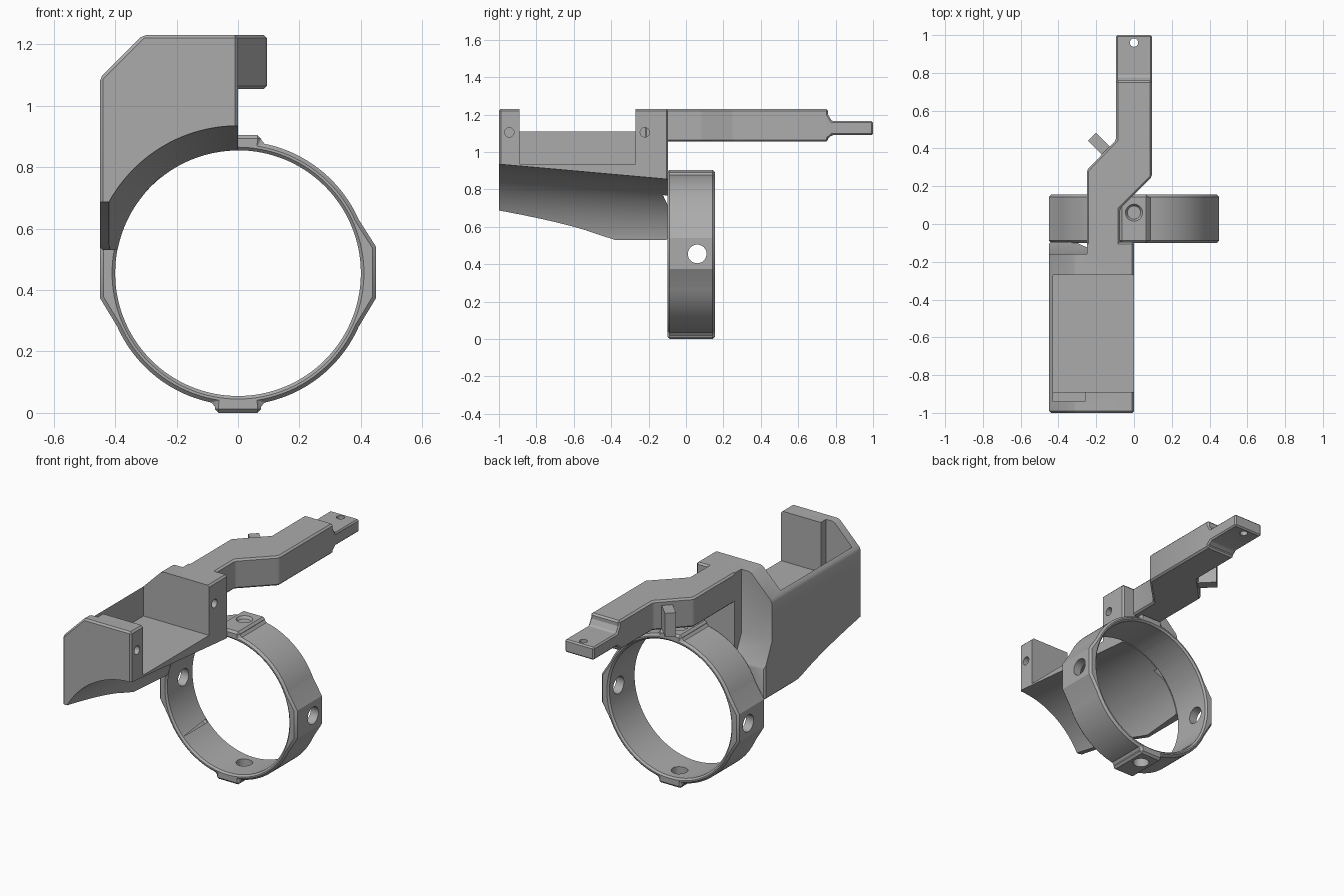
import bpy, bmesh
from math import sin, cos, radians, sqrt
from mathutils import Vector, Matrix

cube = bpy.data.objects.get("Cube")
if cube:
    bpy.data.objects.remove(cube)

grey = bpy.data.materials.new("plain_grey")
grey.use_nodes = True
grey.diffuse_color = (0.41, 0.41, 0.41, 1)
grey.node_tree.nodes["Principled BSDF"].inputs["Base Color"].default_value = (0.41, 0.41, 0.41, 1)

CZ = 0.455            # height of the ring axis
FRONT, JOIN = -1.0, -0.095


def add(name, bm):
    bmesh.ops.recalc_face_normals(bm, faces=bm.faces)
    mesh = bpy.data.meshes.new(name)
    bm.to_mesh(mesh)
    bm.free()
    mesh.materials.append(grey)
    obj = bpy.data.objects.new(name, mesh)
    bpy.context.scene.collection.objects.link(obj)
    return obj


def prism(name, axis, outline, low, high):
    """Extrude a flat outline along an axis."""
    place = {"x": lambda u, v, w: (w, u, v),
             "y": lambda u, v, w: (u, w, v),
             "z": lambda u, v, w: (u, v, w)}[axis]
    bm = bmesh.new()
    face = bm.faces.new([bm.verts.new(place(u, v, low)) for u, v in outline])
    new = bmesh.ops.extrude_face_region(bm, geom=[face])["geom"]
    step = Vector(place(0, 0, high - low))
    bmesh.ops.translate(bm, vec=step, verts=[g for g in new if isinstance(g, bmesh.types.BMVert)])
    return add(name, bm)


def box(name, x, y, z):
    return prism(name, "z", [(x[0], y[0]), (x[1], y[0]), (x[1], y[1]), (x[0], y[1])], *z)


def rod(name, start, end, r1, r2=None, sides=32):
    """Cylinder or cone between two points."""
    start, end = Vector(start), Vector(end)
    d = end - start
    bm = bmesh.new()
    turn = Matrix.Translation((start + end) / 2) @ d.to_track_quat("Z", "Y").to_matrix().to_4x4()
    bmesh.ops.create_cone(bm, cap_ends=True, segments=sides, radius1=r1,
                          radius2=r1 if r2 is None else r2, depth=d.length, matrix=turn)
    return add(name, bm)


def bake(obj):
    bpy.context.view_layer.update()
    graph = bpy.context.evaluated_depsgraph_get()
    mesh = bpy.data.meshes.new_from_object(obj.evaluated_get(graph))
    obj.modifiers.clear()
    obj.data = mesh


def bevel(obj, width=0.01):
    mod = obj.modifiers.new("bevel", "BEVEL")
    mod.width, mod.segments = width, 1
    mod.limit_method, mod.angle_limit = "ANGLE", radians(35)
    bake(obj)


def combine(obj, others, operation="DIFFERENCE"):
    for other in others:
        mod = obj.modifiers.new("bool", "BOOLEAN")
        mod.operation, mod.solver, mod.object = operation, "EXACT", other
        other.hide_render = True
        bake(obj)
        bpy.data.objects.remove(other)


def arc(a, b, r=0.43, n=24):
    angles = [radians(a + (b - a) * i / n) for i in range(n + 1)]
    return [(r * cos(t), CZ + r * sin(t)) for t in angles]


# Clamp ring with four flat pads
pads = [[(0.45, CZ - 0.08), (0.45, CZ + 0.085)], [(0.075, 0.905), (-0.075, 0.905)],
        [(-0.45, CZ + 0.085), (-0.45, CZ - 0.08)], [(-0.075, 0.0), (0.075, 0.0)]]
spans = [(24, 80), (100, 156), (204, 260), (280, 336)]
outline = [p for pad, span in zip(pads, spans) for p in pad + arc(*span)]
ring = prism("clamp_ring", "y", outline, -0.1, 0.155)
bevel(ring, 0.012)
HY = 0.06
combine(ring, [
    rod("bore", (0, -0.3, CZ), (0, 0.4, CZ), 0.4, sides=128),
    rod("bore_lip_front", (0, -0.11, CZ), (0, -0.085, CZ), 0.42, 0.395, 128),
    rod("bore_lip_back", (0, 0.14, CZ), (0, 0.165, CZ), 0.395, 0.42, 128),
    rod("side_screws", (-0.6, HY, CZ), (0.6, HY, CZ), 0.05),
    rod("bottom_screw", (0, HY, -0.1), (0, HY, 0.2), 0.045),
    rod("top_screw", (0, HY, 0.868), (0, HY, 1), 0.035),
    rod("top_screw_lip", (0, HY, 0.89), (0, HY, 0.92), 0.035, 0.055),
])


# Tray body with a conical underside
def cone_radius(y):
    return 0.48 - 0.089 * (y + 1)


def lower_edge(y):
    return max(0.53, CZ + sqrt(max(0, cone_radius(y) ** 2 - 0.42 ** 2)))


body = prism("tray_body", "y", [(0, 0.53), (0, 1.23), (-0.31, 1.23), (-0.45, 1.09), (-0.45, 0.53)],
             FRONT, JOIN)
bevel(body)
stations = [-1.1 + 0.08 * i for i in range(15)]
edge = [(y, lower_edge(y)) for y in stations]
combine(body, [
    rod("cone", (0, -1.1, CZ), (0, 0.1, CZ), cone_radius(-1.1), cone_radius(0.1), 128),
    prism("underside_trim", "x", edge + [(0.1, 0.3), (-1.1, 0.3)], -0.6, 0.1),
    box("cavity", (-0.43, 0.2), (-0.89, -0.27), (0.935, 1.5)),
    box("side_wall_trim", (-0.6, 0.2), (-0.89, -0.27), (1.11, 1.5)),
    box("front_notch", (-0.43, -0.26), (-0.94, -0.8), (0.95, 1.5)),
    prism("back_trim", "x", [(-0.16, 1.5), (-0.16, 0.85), (-0.1, 0.72), (0, 0.5), (0, 1.5)],
          -0.6, -0.25),
    rod("front_pin_hole", (-0.12, -0.945, 1.105), (0.1, -0.945, 1.105), 0.025),
    rod("rear_pin_hole", (-0.12, -0.22, 1.105), (0.1, -0.22, 1.105), 0.025),
])

# Cranked rear arm
arm = prism("rear_arm", "z", [(-0.25, -0.22), (-0.075, -0.22), (-0.075, 0.08), (0.095, 0.25),
                              (0.095, 0.76), (-0.095, 0.76), (-0.095, 0.445), (-0.25, 0.285)],
            1.055, 1.23)
bevel(arm)

# Stepped tab at the end of the arm
tab = prism("end_tab", "x", [(0.7, 1.06), (0.745, 1.06), (0.78, 1.09), (1, 1.09), (1, 1.165),
                             (0.78, 1.165), (0.745, 1.225), (0.7, 1.225)], -0.095, 0.095)
bevel(tab, 0.008)
combine(tab, [rod("tab_hole", (0, 0.96, 1), (0, 0.96, 1.3), 0.022)])

# Small cable post on the arm's diagonal face
post = box("cable_post", (-0.03, 0.03), (-0.08, 0.05), (1.06, 1.2))
post.data.transform(Matrix.Translation((-0.165, 0.405, 0)) @ Matrix.Rotation(radians(45), 4, "Z")
                    @ Matrix.Scale(-1, 4, (0, 1, 0)))
post.data.flip_normals()

# Shading
for obj in (ring, body, arm, tab, post):
    obj.select_set(True)
bpy.context.view_layer.objects.active = body
bpy.ops.object.shade_smooth_by_angle(angle=radians(25))
